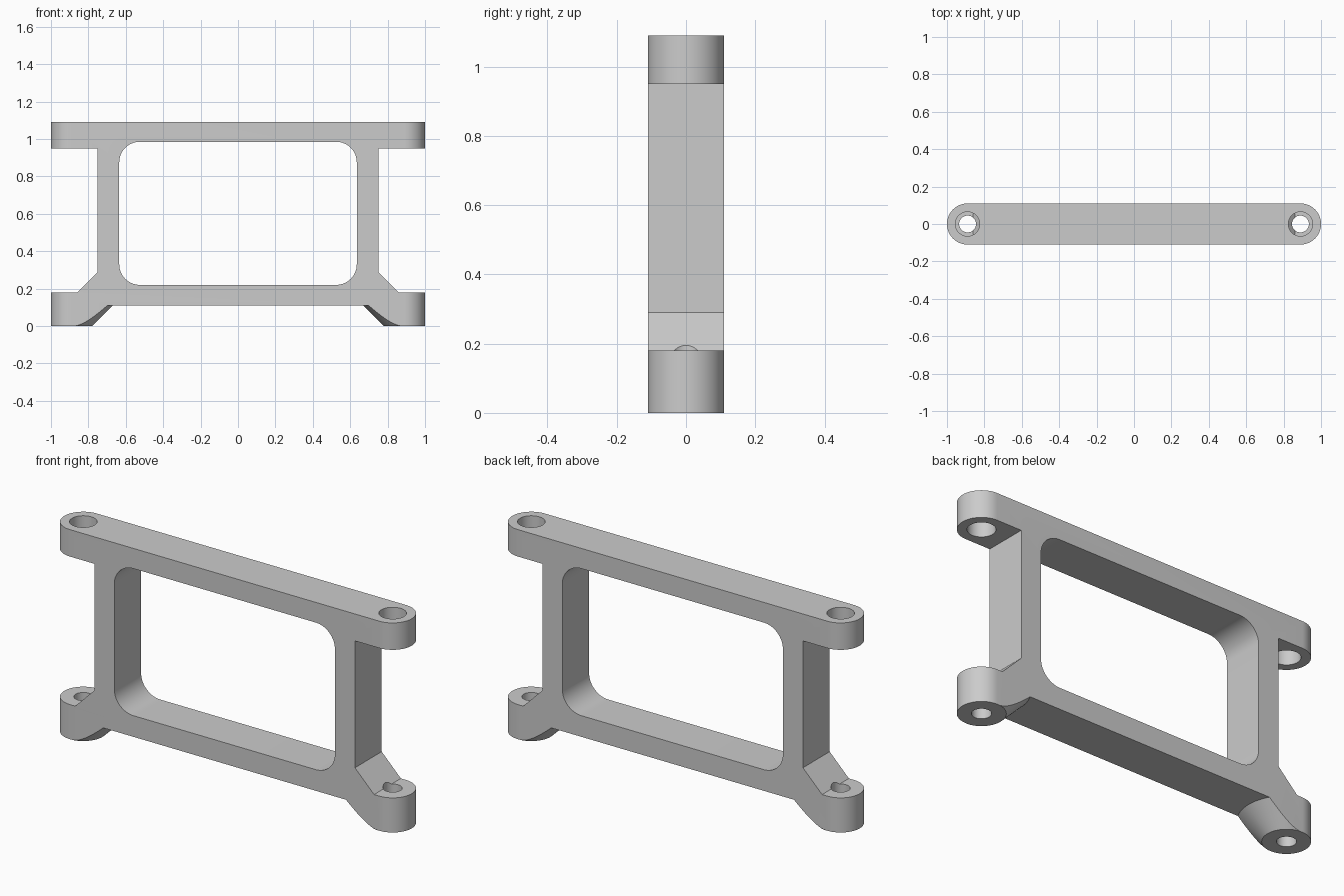
import bpy, bmesh
from math import cos, sin, pi
from mathutils import Vector

cube = bpy.data.objects.get("Cube")
if cube:
    bpy.data.objects.remove(cube, do_unlink=True)

HALF_DEPTH = 0.11
HOLE_X = 0.89
HEIGHT = 1.09


def finish(name, bm):
    bmesh.ops.recalc_face_normals(bm, faces=bm.faces)
    mesh = bpy.data.meshes.new(name)
    bm.to_mesh(mesh)
    bm.free()
    obj = bpy.data.objects.new(name, mesh)
    bpy.context.collection.objects.link(obj)
    return obj


def prism(name, points, start, direction):
    """Closed profile of 3D points swept along a direction."""
    bm = bmesh.new()
    face = bm.faces.new([bm.verts.new(Vector(p) + Vector(start)) for p in points])
    ext = bmesh.ops.extrude_face_region(bm, geom=[face])
    bmesh.ops.translate(bm, vec=direction,
                        verts=[e for e in ext["geom"] if isinstance(e, bmesh.types.BMVert)])
    return finish(name, bm)


def cone(name, x, z0, z1, r0, r1, segments=64):
    bm = bmesh.new()
    bmesh.ops.create_cone(bm, cap_ends=True, segments=segments,
                          radius1=r0, radius2=r1, depth=z1 - z0)
    bmesh.ops.translate(bm, verts=bm.verts, vec=(x, 0, (z0 + z1) / 2))
    return finish(name, bm)


def arc(cx, cy, r, a0, a1, steps):
    return [(cx + r * cos(a0 + (a1 - a0) * i / steps),
             cy + r * sin(a0 + (a1 - a0) * i / steps)) for i in range(steps + 1)]


def boolean(obj, other, operation):
    mod = obj.modifiers.new("cut", 'BOOLEAN')
    mod.operation, mod.solver, mod.object = operation, 'EXACT', other
    bpy.context.view_layer.objects.active = obj
    bpy.ops.object.modifier_apply(modifier=mod.name)
    bpy.data.objects.remove(other, do_unlink=True)


# Frame silhouette: mirrored half outline, oversized where it is trimmed later
half = [(0.78, 0.11), (0.89, -0.1), (1.1, -0.1), (1.1, 0.18), (0.86, 0.18),
        (0.75, 0.29), (0.75, 0.95), (1.1, 0.95), (1.1, 1.2)]
half[0:2] = [(HOLE_X, 0.11), (HOLE_X, -0.1)]
outline = half + [(-x, z) for x, z in reversed(half)]
frame = prism("bracket_frame", [(x, 0, z) for x, z in outline], (0, -0.2, 0), (0, 0.4, 0))

# Flared conical underside of each foot
for s in (-1, 1):
    boolean(frame, cone("foot_flare", s * HOLE_X, -0.05, 0.15, 0.061, 0.261, 96), 'UNION')

# Trim everything to a plate with round ends
ends = (arc(HOLE_X, 0, HALF_DEPTH, -pi / 2, pi / 2, 32)
        + arc(-HOLE_X, 0, HALF_DEPTH, pi / 2, 3 * pi / 2, 32))
trim = prism("round_end_trim", [(x, y, 0) for x, y in ends], (0, 0, 0), (0, 0, HEIGHT))
boolean(frame, trim, 'INTERSECT')

# Rounded window
r, wx, z0, z1 = 0.11, 0.635, 0.22, 0.985
corners = [(wx - r, z0 + r, -1), (wx - r, z1 - r, 0), (r - wx, z1 - r, 1), (r - wx, z0 + r, 2)]
window = [p for cx, cz, q in corners for p in arc(cx, cz, r, q * pi / 2, (q + 1) * pi / 2, 14)]
boolean(frame, prism("window_cutter", [(x, 0, z) for x, z in window],
                     (0, -0.3, 0), (0, 0.6, 0)), 'DIFFERENCE')

# Bolt holes: wide in the upper ears, narrow in the feet
for s in (-1, 1):
    boolean(frame, cone("ear_hole", s * HOLE_X, 0.8, 1.3, 0.065, 0.065), 'DIFFERENCE')
    boolean(frame, cone("foot_hole", s * HOLE_X, -0.2, 0.5, 0.045, 0.045), 'DIFFERENCE')

# Single grey finish
grey = bpy.data.materials.new("plain grey")
grey.use_nodes = True
colour = (0.6, 0.6, 0.6, 1)
grey.diffuse_color = colour
grey.node_tree.nodes["Principled BSDF"].inputs["Base Color"].default_value = colour
frame.data.materials.clear()
frame.data.materials.append(grey)
for poly in frame.data.polygons:
    poly.material_index = 0

# Smooth curved walls, keep edges sharp
bpy.ops.object.select_all(action='DESELECT')
frame.select_set(True)
bpy.context.view_layer.objects.active = frame
bpy.ops.object.shade_smooth_by_angle(angle=pi / 6)
